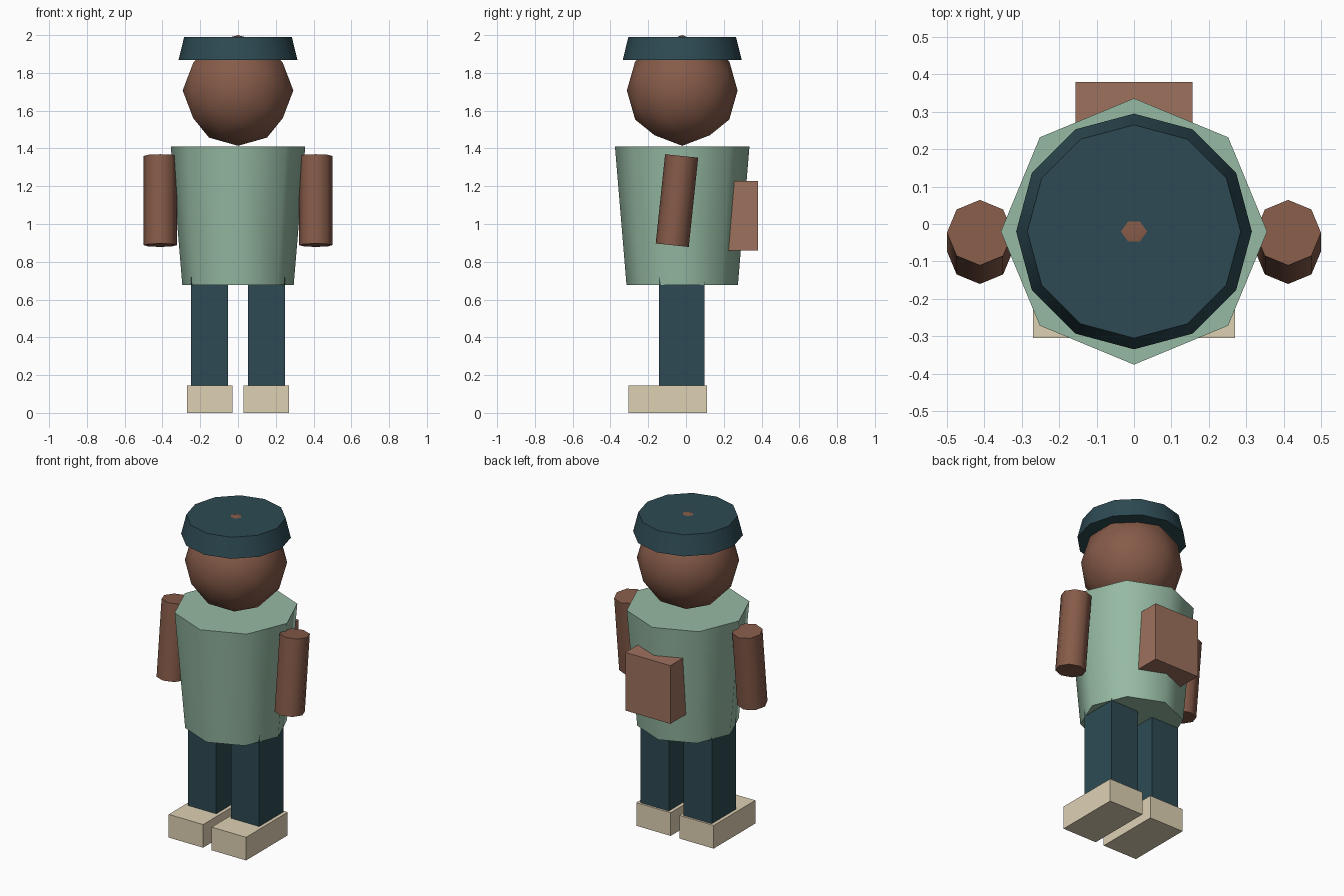
import bpy, bmesh, math
from mathutils import Vector

if "Cube" in bpy.data.objects:
    bpy.data.objects.remove(bpy.data.objects["Cube"])


def material(name, rgb):
    m = bpy.data.materials.new(name)
    linear = [((c / 255 + 0.055) / 1.055) ** 2.4 for c in rgb]
    m.diffuse_color = (*linear, 1)
    m.use_nodes = True
    m.node_tree.nodes["Principled BSDF"].inputs["Base Color"].default_value = m.diffuse_color
    return m


SKIN = material("skin", (134, 91, 73))
SHIRT = material("shirt", (150, 186, 163))
NAVY = material("navy", (45, 74, 83))
CREAM = material("cream", (222, 209, 180))
LEATHER = material("leather", (158, 113, 94))


def finish(name, bm, mat, loc=(0, 0, 0), tilt=0.0, smooth=False):
    bmesh.ops.recalc_face_normals(bm, faces=bm.faces)
    mesh = bpy.data.meshes.new(name)
    bm.to_mesh(mesh)
    bm.free()
    mesh.materials.append(mat)
    ob = bpy.data.objects.new(name, mesh)
    bpy.context.collection.objects.link(ob)
    ob.location = loc
    ob.rotation_euler.x = tilt
    if smooth:
        bpy.ops.object.select_all(action='DESELECT')
        ob.select_set(True)
        bpy.context.view_layer.objects.active = ob
        bpy.ops.object.shade_smooth_by_angle(angle=math.radians(50))
    return ob


def box(name, mat, lo, hi):
    lo, hi = Vector(lo), Vector(hi)
    bm = bmesh.new()
    bmesh.ops.create_cube(bm, size=1)
    bmesh.ops.scale(bm, vec=hi - lo, verts=bm.verts)
    return finish(name, bm, mat, (lo + hi) / 2)


def drum(name, mat, sides, r_bottom, r_top, height, loc, tilt=0.0):
    bm = bmesh.new()
    bmesh.ops.create_cone(bm, cap_ends=True, segments=sides,
                          radius1=r_bottom, radius2=r_top, depth=height)
    return finish(name, bm, mat, loc, tilt, smooth=True)


def head(radius, loc):
    # icosahedron standing on an edge, subdivided once onto the sphere
    phi = (1 + math.sqrt(5)) / 2
    pts = []
    for a in (-1, 1):
        for b in (-phi, phi):
            pts += [Vector((a, 0, b)), Vector((0, b, a)), Vector((b, a, 0))]
    mids = [(p + q) / 2 for i, p in enumerate(pts) for q in pts[:i]
            if (p - q).length < 2.01]
    bm = bmesh.new()
    for p in pts + mids:
        bm.verts.new(p.normalized() * radius)
    bmesh.ops.convex_hull(bm, input=bm.verts)
    return finish("head", bm, SKIN, loc, smooth=True)


# legs, shoes and arms on both sides
for side, s in (("left", 1), ("right", -1)):
    x = s * 0.15
    box(f"{side}_shoe", CREAM, (x - 0.12, -0.305, 0), (x + 0.12, 0.11, 0.146))
    box(f"{side}_leg", NAVY, (x - 0.098, -0.143, 0.14), (x + 0.098, 0.097, 0.73))
    drum(f"{side}_arm", SKIN, 8, 0.088, 0.088, 0.475,
         (s * 0.412, -0.048, 1.124), tilt=-0.105)

# torso and backpack
drum("torso", SHIRT, 8, 0.295, 0.356, 0.732, (0, -0.02, 1.044))
box("backpack", LEATHER, (-0.157, 0.195, 0.86), (0.157, 0.38, 1.227))

# head and cap
head(0.293, (0, -0.02, 1.707))
drum("cap", NAVY, 12, 0.315, 0.285, 0.122, (0, -0.02, 1.929))
